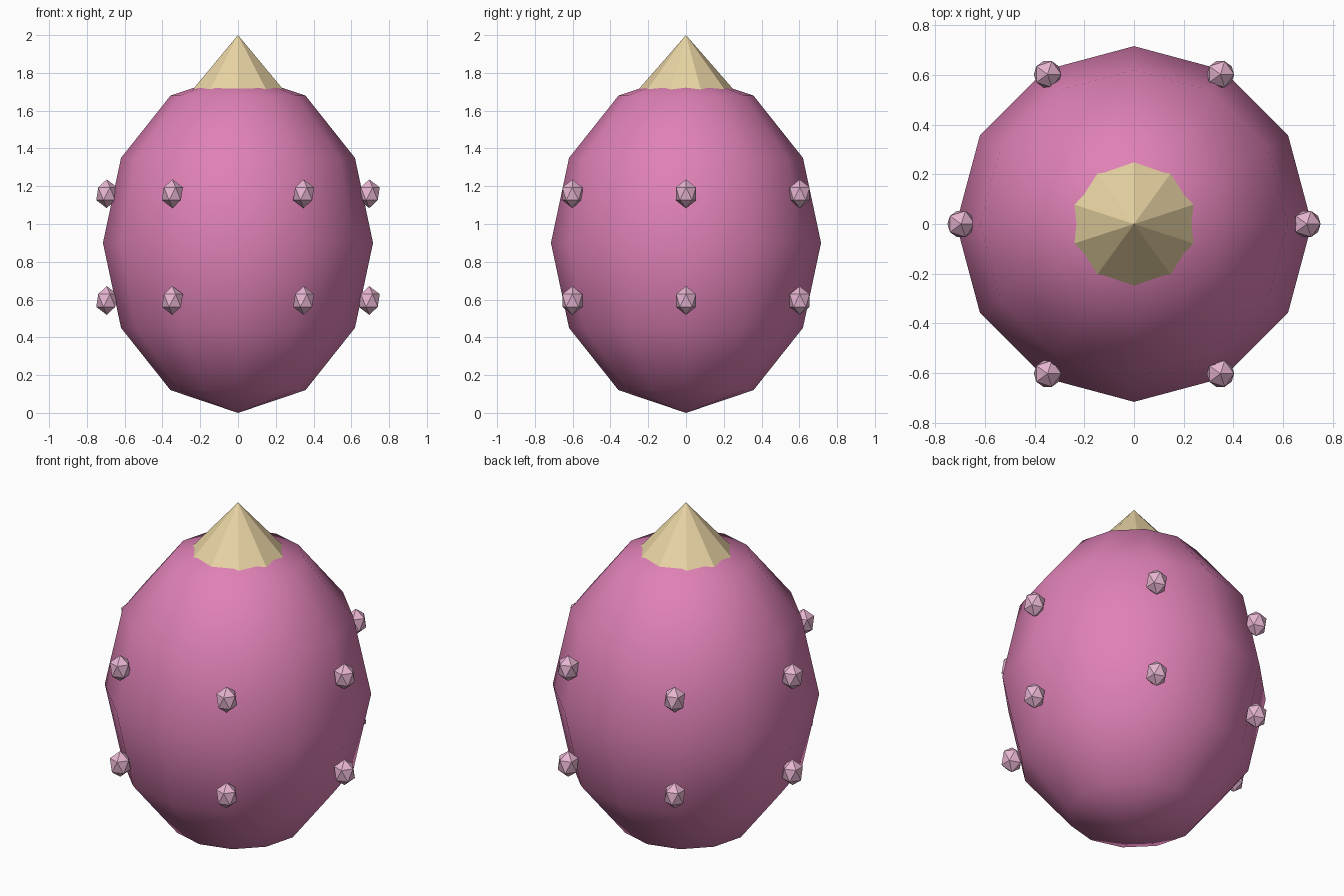
import bpy
from math import cos, sin, pi

if "Cube" in bpy.data.objects:
    bpy.data.objects.remove(bpy.data.objects["Cube"])


def material(name, rgb):
    m = bpy.data.materials.new(name)
    m.diffuse_color = (*rgb, 1)
    m.use_nodes = True
    m.node_tree.nodes["Principled BSDF"].inputs["Base Color"].default_value = m.diffuse_color
    return m


def finish(name, mat):
    ob = bpy.context.object
    ob.name = name
    ob.data.materials.append(mat)
    return ob


pink = material("pink", (0.74, 0.22, 0.47))
cream = material("cream", (0.82, 0.66, 0.37))
pale_pink = material("pale_pink", (0.80, 0.46, 0.64))

# Egg-shaped body, smooth shaded low-poly sphere
bpy.ops.mesh.primitive_uv_sphere_add(segments=12, ring_count=6, radius=1, location=(0, 0, 0.9))
body = finish("body", pink)
body.scale = (0.715, 0.715, 0.9)
bpy.ops.object.shade_smooth()

# Pointed cap sunk into the top
bpy.ops.mesh.primitive_cone_add(vertices=10, radius1=0.35, depth=0.4, location=(0, 0, 1.8))
finish("tip", cream)

# Two rings of six small studs
for row, z in enumerate((0.595, 1.16)):
    for i in range(6):
        a = i * pi / 3
        bpy.ops.mesh.primitive_ico_sphere_add(
            subdivisions=1, radius=1, location=(0.695 * cos(a), 0.695 * sin(a), z))
        finish(f"stud_{row}_{i}", pale_pink).scale = (0.062, 0.062, 0.076)
